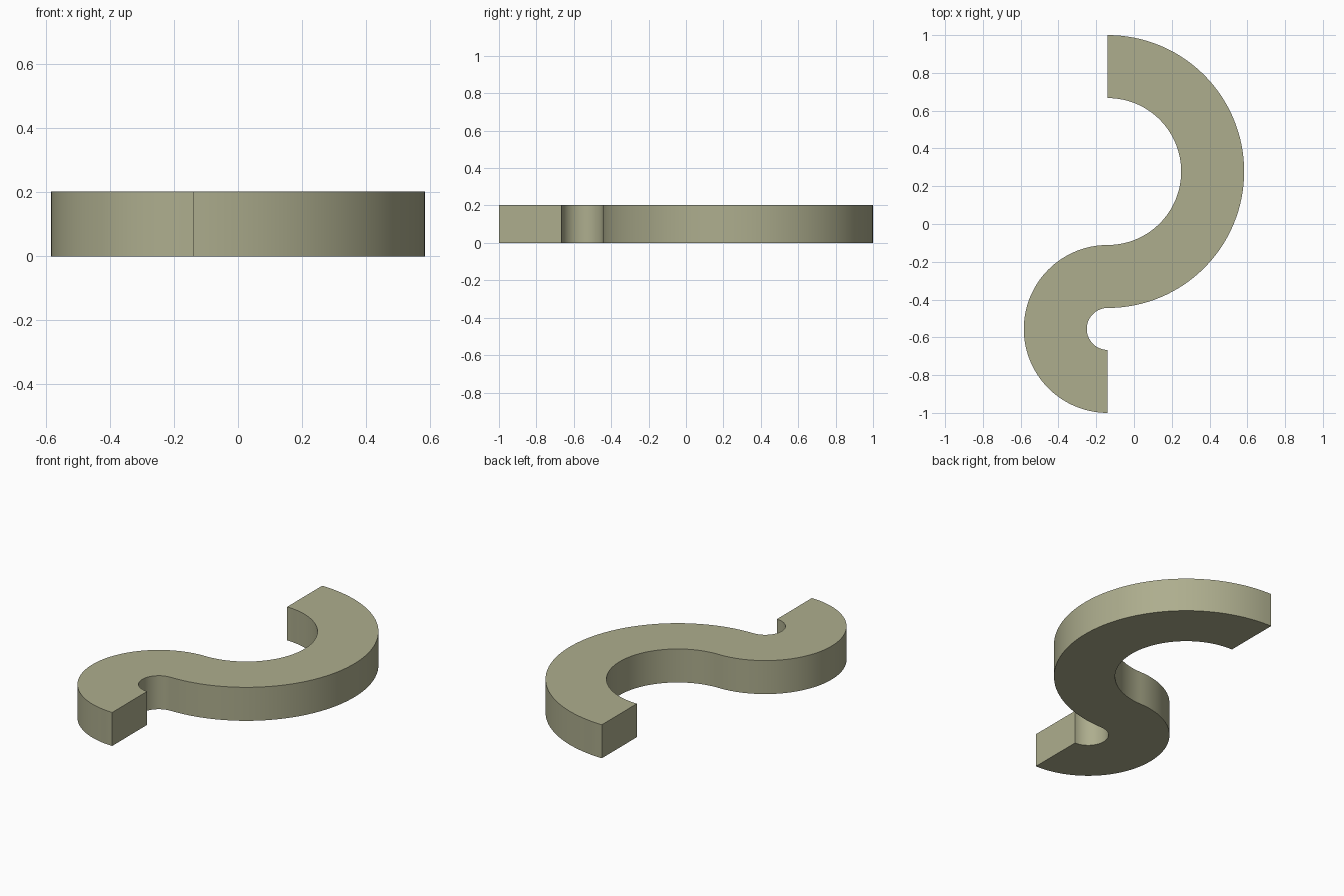
import bpy, bmesh
from math import sin, cos, radians

if "Cube" in bpy.data.objects:
    bpy.data.objects.remove(bpy.data.objects["Cube"])

WIDTH, HEIGHT = 1 / 3, 0.202
R_BIG, R_SMALL = 5 / 9, 5 / 18      # centreline radii of the two half rings
XC = -0.139                         # both arc centres share this x
Y_BIG = 1 - R_BIG - WIDTH / 2
Y_SMALL = -1 + R_SMALL + WIDTH / 2
STEPS = 64


def arc_pairs(cy, radius, side):
    """Edge point pairs of a half ring, from top to bottom; side +1 bulges right."""
    pairs = []
    for i in range(STEPS + 1):
        a = radians(90 - 180 * i / STEPS)
        d = (side * cos(a), sin(a))
        near, far = [(XC + r * d[0], cy + r * d[1], 0)
                     for r in (radius - WIDTH / 2, radius + WIDTH / 2)]
        pairs.append((near, far) if side > 0 else (far, near))
    return pairs


# S-shaped strip: the second half ring continues from the end of the first
pairs = arc_pairs(Y_BIG, R_BIG, 1) + arc_pairs(Y_SMALL, R_SMALL, -1)[1:]
bm = bmesh.new()
rows = [[bm.verts.new(p) for p in pair] for pair in pairs]
for (a, b), (c, d) in zip(rows, rows[1:]):
    bm.faces.new((a, b, d, c))

# Thicken the strip into a solid bar
ext = bmesh.ops.extrude_face_region(bm, geom=bm.faces[:], use_keep_orig=True)
top = [g for g in ext["geom"] if isinstance(g, bmesh.types.BMVert)]
bmesh.ops.translate(bm, verts=top, vec=(0, 0, HEIGHT))
bmesh.ops.recalc_face_normals(bm, faces=bm.faces[:])

mesh = bpy.data.meshes.new("s_hook")
bm.to_mesh(mesh)
bm.free()
hook = bpy.data.objects.new("s_hook", mesh)
bpy.context.collection.objects.link(hook)

# Olive-grey material
mat = bpy.data.materials.new("olive_grey")
mat.diffuse_color = (0.42, 0.42, 0.27, 1)
mat.use_nodes = True
mat.node_tree.nodes["Principled BSDF"].inputs["Base Color"].default_value = mat.diffuse_color
mesh.materials.append(mat)

# Smooth curved walls, sharp rims
bpy.context.view_layer.objects.active = hook
hook.select_set(True)
bpy.ops.object.shade_smooth_by_angle(angle=radians(30))
